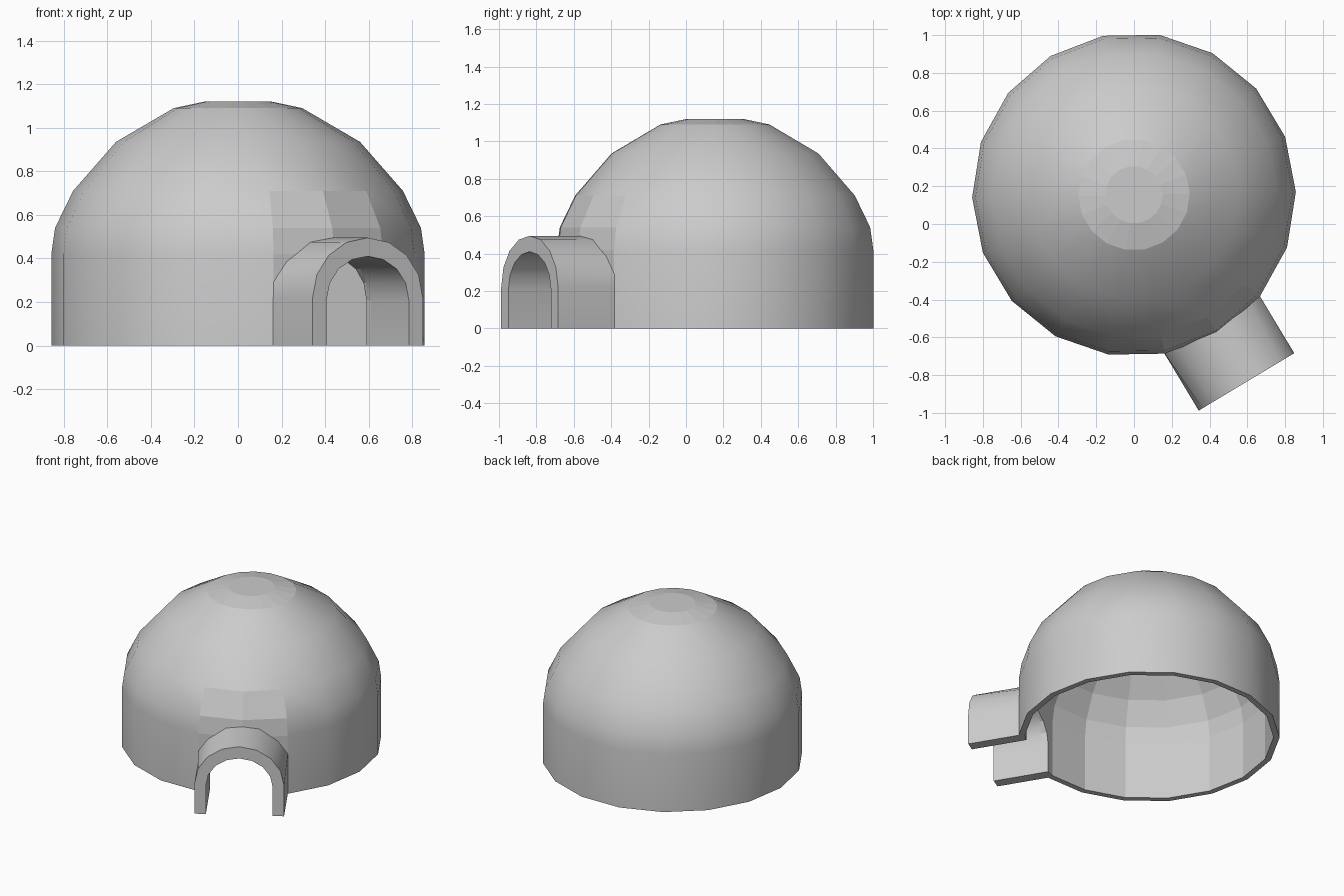
import bpy, bmesh
from math import sin, cos, pi, radians
from mathutils import Vector

if "Cube" in bpy.data.objects:
    bpy.data.objects.remove(bpy.data.objects["Cube"])

CY = 0.155                      # dome centre along y
DOOR = radians(-59)             # direction the entrance faces
AX = Vector((cos(DOOR), sin(DOOR), 0))
SIDE = Vector((-sin(DOOR), cos(DOOR), 0))
SIDES = 18


def place(a, s, z):
    """a = distance out along the entrance axis, s = sideways, z = height."""
    return AX * a + SIDE * s + Vector((0, CY, z))


def make_object(name, bm):
    bmesh.ops.recalc_face_normals(bm, faces=bm.faces)
    me = bpy.data.meshes.new(name)
    bm.to_mesh(me)
    bm.free()
    ob = bpy.data.objects.new(name, me)
    bpy.context.collection.objects.link(ob)
    return ob


def activate(ob):
    bpy.ops.object.select_all(action='DESELECT')
    ob.select_set(True)
    bpy.context.view_layer.objects.active = ob


def arch(hw, spring, rise):
    """Half-ellipse arch on straight legs, 8 segments."""
    pts = [(hw * cos(pi * k / 8), spring + rise * sin(pi * k / 8)) for k in range(9)]
    return [(hw, 0)] + pts + [(-hw, 0)]


def loft(bm, loops, close_ends):
    """Skin equal-length closed loops of points."""
    rings = [[bm.verts.new(p) for p in lp] for lp in loops]
    n = len(rings[0])
    for r0, r1 in zip(rings, rings[1:]):
        for i in range(n):
            j = (i + 1) % n
            bm.faces.new((r0[i], r0[j], r1[j], r1[i]))
    if close_ends:
        bm.faces.new(rings[0])
        bm.faces.new(rings[-1])


# Dome shell: outer skin from top to rim, then inner skin back up
outer = [(0.152, 1.12), (0.295, 1.09), (0.56, 0.935), (0.757, 0.71),
         (0.84, 0.54), (0.857, 0.42), (0.857, 0)]
inner = [(0.817, 0), (0.817, 0.41), (0.80, 0.525), (0.72, 0.685),
         (0.533, 0.90), (0.28, 1.05), (0.145, 1.08)]
bm = bmesh.new()
loft(bm, [[place(r * cos(2 * pi * i / SIDES), r * sin(2 * pi * i / SIDES), z)
           for i in range(SIDES)] for r, z in outer + inner], True)
dome = make_object("dome", bm)

# Doorway opening cut through the wall
hole = arch(0.22, 0.21, 0.20)
bm = bmesh.new()
drop = [(s, z if z > 0 else -0.1) for s, z in hole]
loft(bm, [[place(a, s, z) for s, z in drop] for a in (0.6, 1.0)], True)
cutter = make_object("doorway_cutter", bm)
cutter.hide_render = True
mod = dome.modifiers.new("doorway", 'BOOLEAN')
mod.operation = 'DIFFERENCE'
mod.solver = 'EXACT'
mod.object = cutter
activate(dome)
bpy.ops.object.modifier_apply(modifier=mod.name)
bpy.data.objects.remove(cutter)

# Smooth outer skin; flat cap, interior and panels above the entrance
activate(dome)
bpy.ops.object.shade_smooth_by_angle(angle=radians(30))
for p in dome.data.polygons:
    c = p.center - Vector((0, CY, 0))
    out = p.normal.dot(Vector((c.x, c.y, c.z - 0.1))) > 0
    a, s = c.dot(AX), c.dot(SIDE)
    over_door = a > 0.5 and abs(s) < 0.2 and c.z < 0.71
    p.use_smooth = out and c.z < 1.05 and not over_door

# Entrance tunnel: arched wall from the front lip back into the dome wall
front = arch(0.295, 0.22, 0.275)
half = [(0.295, 0), (0.295, 0.22), (0.295, 0.29), (0.23, 0.385), (0.11, 0.475)]
back = half + [(0, 0.495)] + [(-s, z) for s, z in reversed(half)]


def wall(s):
    return 0.857 - 0.176 * abs(s) - 0.02


lip = [place(1.156, s, z) for s, z in front]
lip_in = [place(1.156, s, z) for s, z in hole]
root = [place(wall(s), s, z) for s, z in back]
root_in = [place(wall(s), s, z) for s, z in hole]
bm = bmesh.new()
loft(bm, [lip + lip_in[::-1], root + root_in[::-1]], False)
bm.verts.ensure_lookup_table()
n = len(lip)
for base in (0, 2 * n):
    for i in range(n - 1):
        bm.faces.new([bm.verts[base + k] for k in (i, i + 1, 2 * n - 2 - i, 2 * n - 1 - i)])
tunnel = make_object("entrance_tunnel", bm)
activate(tunnel)
bpy.ops.object.shade_smooth_by_angle(angle=radians(35))
